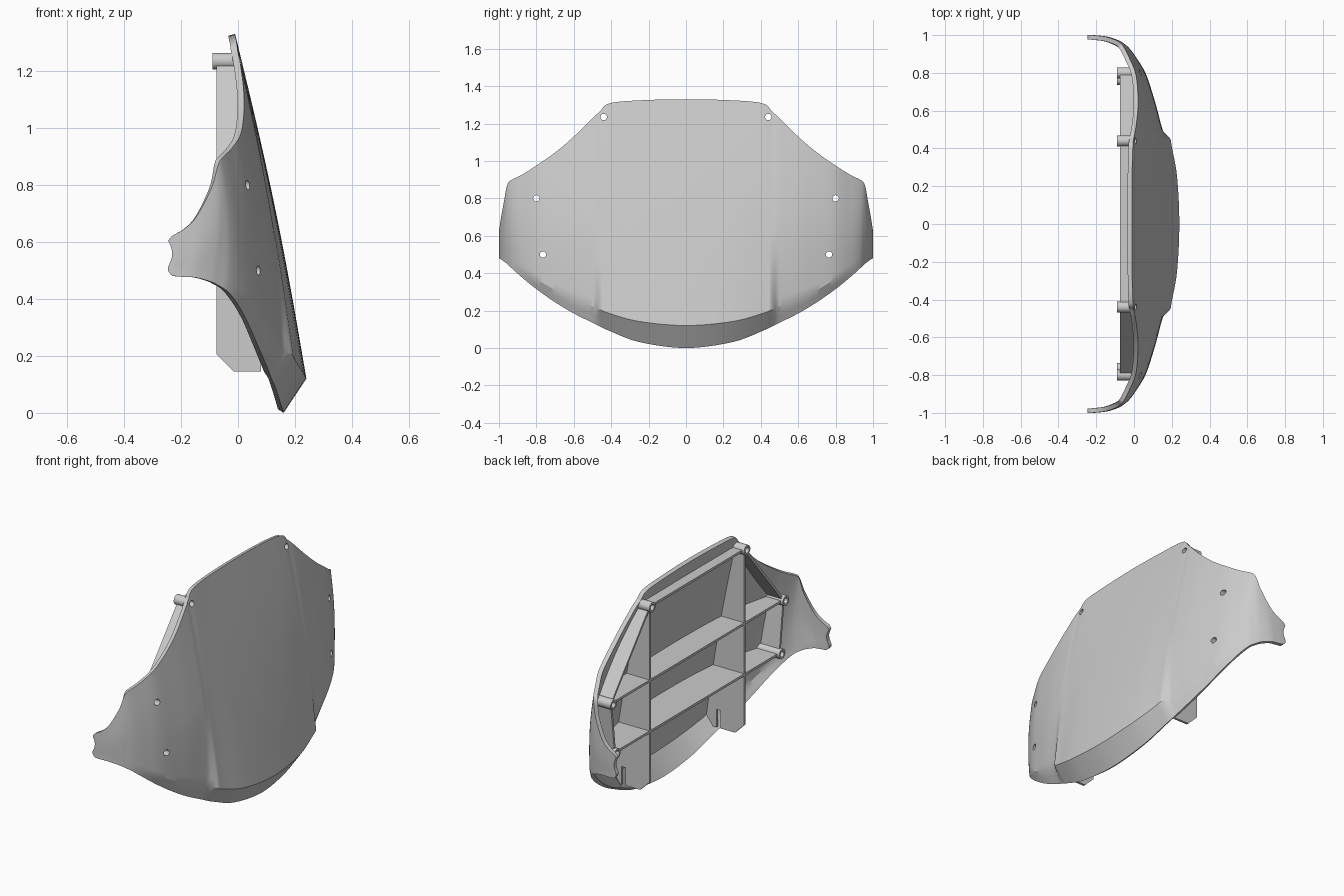
import bpy, bmesh, math
from mathutils import Vector
from mathutils.bvhtree import BVHTree

if "Cube" in bpy.data.objects:
    bpy.data.objects.remove(bpy.data.objects["Cube"])

# Half-width stations of the shell:
# y | bottom edge z, x | crease z, x | top edge z, x
HALF = [
    (0.00, 0.000, 0.160, 0.120, 0.240, 1.330, -0.010),
    (0.25, 0.032, 0.150, 0.142, 0.228, 1.324, -0.010),
    (0.41, 0.092, 0.130, 0.185, 0.200, 1.308, -0.006),
    (0.46, 0.115, 0.120, 0.206, 0.192, 1.265, 0.000),
    (0.50, 0.135, 0.112, 0.222, 0.183, 1.228, 0.008),
    (0.60, 0.185, 0.092, 0.265, 0.150, 1.130, 0.020),
    (0.70, 0.245, 0.066, 0.310, 0.108, 1.045, 0.020),
    (0.80, 0.315, 0.035, 0.370, 0.062, 0.975, 0.008),
    (0.88, 0.380, 0.000, 0.425, 0.012, 0.925, -0.025),
    (0.93, 0.425, -0.035, 0.460, -0.030, 0.900, -0.050),
    (0.955, 0.448, -0.070, 0.478, -0.066, 0.875, -0.068),
    (0.972, 0.462, -0.100, 0.488, -0.098, 0.790, -0.093),
    (0.99, 0.475, -0.150, 0.500, -0.148, 0.690, -0.145),
    (0.997, 0.478, -0.195, 0.505, -0.195, 0.645, -0.190),
    (1.00, 0.482, -0.230, 0.508, -0.230, 0.622, -0.230),
    (1.00, 0.498, -0.245, 0.514, -0.245, 0.604, -0.245),
]
ROWS = [(-r[0],) + r[1:] for r in HALF[:0:-1]] + HALF
BOSSES = [(s * y, z) for s in (-1, 1) for y, z in ((0.44, 1.235), (0.80, 0.80), (0.765, 0.50))]
BACK, SUB, NV = -0.075, 6, 22


def smooth(a, b, v):
    t = min(1, max(0, (v - a) / (b - a)))
    return t * t * (3 - 2 * t)


def spline(i, t):
    p0, p1, p2, p3 = (ROWS[min(max(i + k, 0), len(ROWS) - 1)] for k in (-1, 0, 1, 2))
    return [b + 0.5 * t * (c - a + t * (2 * a - 5 * b + 4 * c - d + t * (3 * (b - c) + d - a)))
            for a, b, c, d in zip(p0, p1, p2, p3)]


def column(r):
    y, zb, xb, zc, xc, zt, xt = r
    y = max(-1, min(1, y))
    a = abs(y)
    groove = 0.032 * smooth(0.445, 0.495, a) * (1 - smooth(0.5, 0.85, a))
    xc -= groove
    pts = [(xb, y, zb), ((xb + xc) / 2, y, (zb + zc) / 2)]
    for j in range(NV + 1):
        t = j / NV
        fade = groove * (1 - max(0, 1 - t / 0.45) ** 1.5 - t)
        x = xc + (xt + 0 - xc) * t + fade + 0.014 * math.sin(math.pi * t)
        pts.append((x, y, zc + (zt - zc) * t))
    return pts


def finish(bm, name, angle=35):
    me = bpy.data.meshes.new(name)
    bm.to_mesh(me)
    bm.free()
    ob = bpy.data.objects.new(name, me)
    bpy.context.collection.objects.link(ob)
    return ob


def activate(ob):
    bpy.ops.object.select_all(action='DESELECT')
    ob.select_set(True)
    bpy.context.view_layer.objects.active = ob


def thicken(ob, thickness, offset):
    m = ob.modifiers.new("thickness", 'SOLIDIFY')
    m.thickness, m.offset = thickness, offset
    m.use_even_offset = offset != 0


def tube(bm, y, z, x0, x1, r):
    # closed cylinder along x
    ring = [[bm.verts.new((x, y + r * math.cos(k * math.tau / 24), z + r * math.sin(k * math.tau / 24)))
             for k in range(24)] for x in (x0, x1)]
    for k in range(24):
        n = (k + 1) % 24
        bm.faces.new((ring[0][k], ring[0][n], ring[1][n], ring[1][k]))
    return ring


# Curved outer shell
bm = bmesh.new()
params = [(i, k / SUB) for i in range(len(ROWS) - 1) for k in range(SUB)] + [(len(ROWS) - 2, 1.0)]
grid = [[bm.verts.new(p) for p in column(spline(i, t))] for i, t in params]
for a, b in zip(grid, grid[1:]):
    for j in range(len(a) - 1):
        bm.faces.new((a[j], b[j], b[j + 1], a[j + 1]))
tree = BVHTree.FromBMesh(bm)
shell = finish(bm, "shield_shell")
thicken(shell, 0.024, -1)


def surf(y, z):
    hit = tree.ray_cast(Vector((2, y, z)), Vector((-1, 0, 0)))[0]
    return hit.x - 0.012 if hit else BACK


# Screw holes through the shell
bm = bmesh.new()
for y, z in BOSSES:
    r0, r1 = tube(bm, y, z, -0.2, 0.3, 0.017)
    bm.faces.new(r0[::-1])
    bm.faces.new(r1)
bmesh.ops.recalc_face_normals(bm, faces=bm.faces)
cutter = finish(bm, "hole_cutter")
cutter.hide_render = True
activate(shell)
cut = shell.modifiers.new("holes", 'BOOLEAN')
cut.operation, cut.solver, cut.object = 'DIFFERENCE', 'EXACT', cutter
for m in list(shell.modifiers):
    bpy.ops.object.modifier_apply(modifier=m.name)
bpy.data.objects.remove(cutter)
bpy.ops.object.shade_smooth_by_angle(angle=math.radians(25))

# Hollow screw bosses behind the shell
for n, (y, z) in enumerate(BOSSES):
    bm = bmesh.new()
    front = surf(y, z) - 0.003
    outer = tube(bm, y, z, -0.09, front, 0.029)
    inner = tube(bm, y, z, -0.09, front, 0.017)
    for o, i in zip(outer, inner):
        for k in range(24):
            m = (k + 1) % 24
            bm.faces.new((o[k], o[m], i[m], i[k]))
    bmesh.ops.recalc_face_normals(bm, faces=bm.faces)
    activate(finish(bm, f"screw_boss_{n + 1}"))
    bpy.ops.object.shade_smooth_by_angle(angle=math.radians(35))


# Flat stiffening ribs whose front edge follows the shell
def rib(name, a, b, tail=()):
    steps = 40
    pts = []
    for k in range(steps + 1):
        y, z = (p + (q - p) * k / steps for p, q in zip(a, b))
        pts.append((surf(y, z), y, z))
    if not tail:
        tail = [(BACK, b[0], b[1])]
    pts += list(tail) + [(BACK, a[0], a[1])]
    bm = bmesh.new()
    bm.faces.new([bm.verts.new(p) for p in pts])
    ob = finish(bm, name)
    thicken(ob, 0.014, 0)


rib("top_rib", (-0.42, 1.235), (0.42, 1.235))
rib("upper_cross_rib", (-0.78, 0.80), (0.78, 0.80))
rib("lower_cross_rib", (-0.745, 0.50), (0.745, 0.50))
for s, side in ((-1, "left"), (1, "right")):
    # upright with slotted, chamfered foot
    y = s * 0.44
    foot = [(x, y, z) for x, z in ((0.105, 0.145), (0.105, 0.25), (0.08, 0.25), (0.08, 0.145),
                                   (-0.015, 0.145), (BACK, 0.205))]
    rib(f"{side}_upright_rib", (y, 1.22), (y, 0.145), foot)
    rib(f"{side}_diagonal_rib", (s * 0.453, 1.219), (s * 0.787, 0.816))
    rib(f"{side}_side_rib", (s * 0.798, 0.78), (s * 0.767, 0.52))
